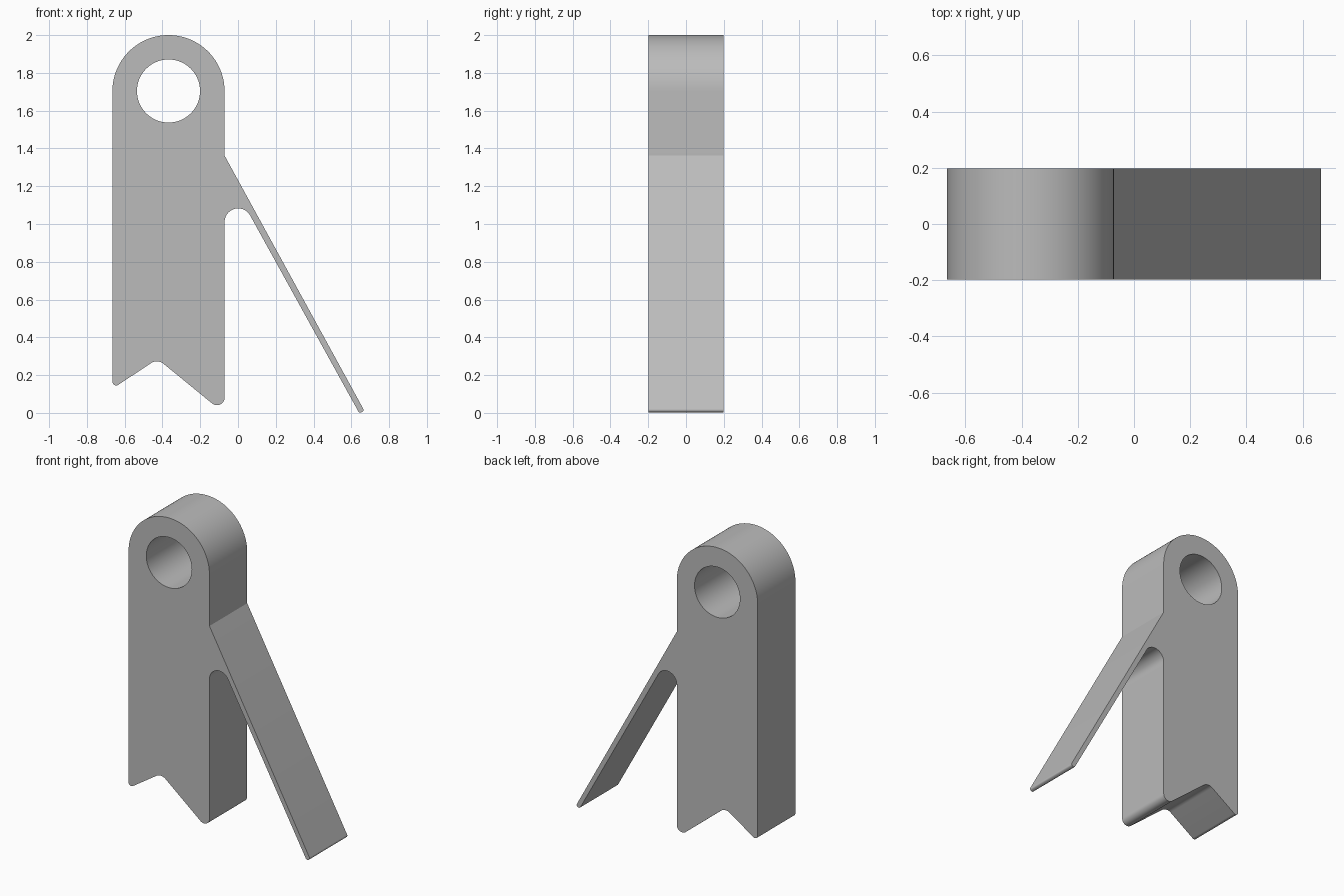
import bpy, bmesh, math
from mathutils import Vector

old = bpy.data.objects.get("Cube")
if old:
    bpy.data.objects.remove(old, do_unlink=True)

HALF_DEPTH = 0.198

grey = bpy.data.materials.new("plain grey")
grey.use_nodes = True
colour = (0.5, 0.5, 0.5, 1)
grey.diffuse_color = colour
grey.node_tree.nodes["Principled BSDF"].inputs["Base Color"].default_value = colour


def fillet(prev, corner, nxt, radius, steps):
    """Points of an arc rounding one corner of a polygon."""
    if radius == 0:
        return [corner]
    a, b = (prev - corner).normalized(), (nxt - corner).normalized()
    half = a.angle(b) / 2
    centre = corner + (a + b).normalized() * radius / math.sin(half)
    start = corner + a * radius / math.tan(half) - centre
    end = corner + b * radius / math.tan(half) - centre
    turn = math.pi - 2 * half
    return [centre + (start * math.sin((1 - t) * turn) + end * math.sin(t * turn)) / math.sin(turn)
            for t in (i / steps for i in range(steps + 1))]


def add_loop(bm, points):
    """Closed ring of edges in the front plane."""
    verts = []
    for p in points:
        if not verts or (verts[-1].co.xz - p).length > 1e-4:
            verts.append(bm.verts.new((p.x, -HALF_DEPTH, p.y)))
    for i, v in enumerate(verts):
        bm.edges.new((v, verts[i - 1]))


# Outline corners: x, z, rounding radius, arc steps
corners = [
    (-0.665, 0.128, 0.02, 8),    # short toe
    (-0.426, 0.286, 0.055, 10),  # notch between the toes
    (-0.071, -0.004, 0.04, 10),  # long toe
    (-0.071, 1.29, 0.072, 20),   # arch under the strut
    (0.643, -0.003, 0.012, 6),   # strut tip
    (0.669, 0.011, 0.012, 6),
    (-0.071, 1.362, 0, 0),       # strut root
    (-0.071, 2.0, 0.297, 24),    # round head
    (-0.665, 2.0, 0.297, 24),
]
pts = [Vector(c[:2]) for c in corners]
outline = []
for i, (_, _, radius, steps) in enumerate(corners):
    outline += fillet(pts[i - 1], pts[i], pts[(i + 1) % len(pts)], radius, steps)

# Round eye through the head
eye = Vector((-0.368, 1.704))
hole = [eye + 0.167 * Vector((math.cos(a), math.sin(a)))
        for a in (math.tau * i / 64 for i in range(64))]

# Fill the profile and extrude it through the depth
bm = bmesh.new()
add_loop(bm, outline)
add_loop(bm, hole)
bmesh.ops.triangle_fill(bm, edges=bm.edges[:], use_beauty=True, normal=(0, -1, 0))
extruded = bmesh.ops.extrude_face_region(bm, geom=bm.faces[:], use_keep_orig=True)
bmesh.ops.translate(bm, vec=(0, 2 * HALF_DEPTH, 0),
                    verts=[g for g in extruded["geom"] if isinstance(g, bmesh.types.BMVert)])
bmesh.ops.recalc_face_normals(bm, faces=bm.faces[:])
bmesh.ops.dissolve_limit(bm, angle_limit=0.001, verts=[], edges=[
    e for e in bm.edges if len(e.link_faces) == 2 and abs(e.link_faces[0].normal.y) > 0.9
    and abs(e.link_faces[1].normal.y) > 0.9])

mesh = bpy.data.meshes.new("bracket_with_strut")
bm.to_mesh(mesh)
bm.free()
mesh.materials.append(grey)
bracket = bpy.data.objects.new("bracket_with_strut", mesh)
bpy.context.collection.objects.link(bracket)

bpy.ops.object.select_all(action="DESELECT")
bracket.select_set(True)
bpy.context.view_layer.objects.active = bracket
bpy.ops.object.shade_smooth_by_angle(angle=math.radians(20))
